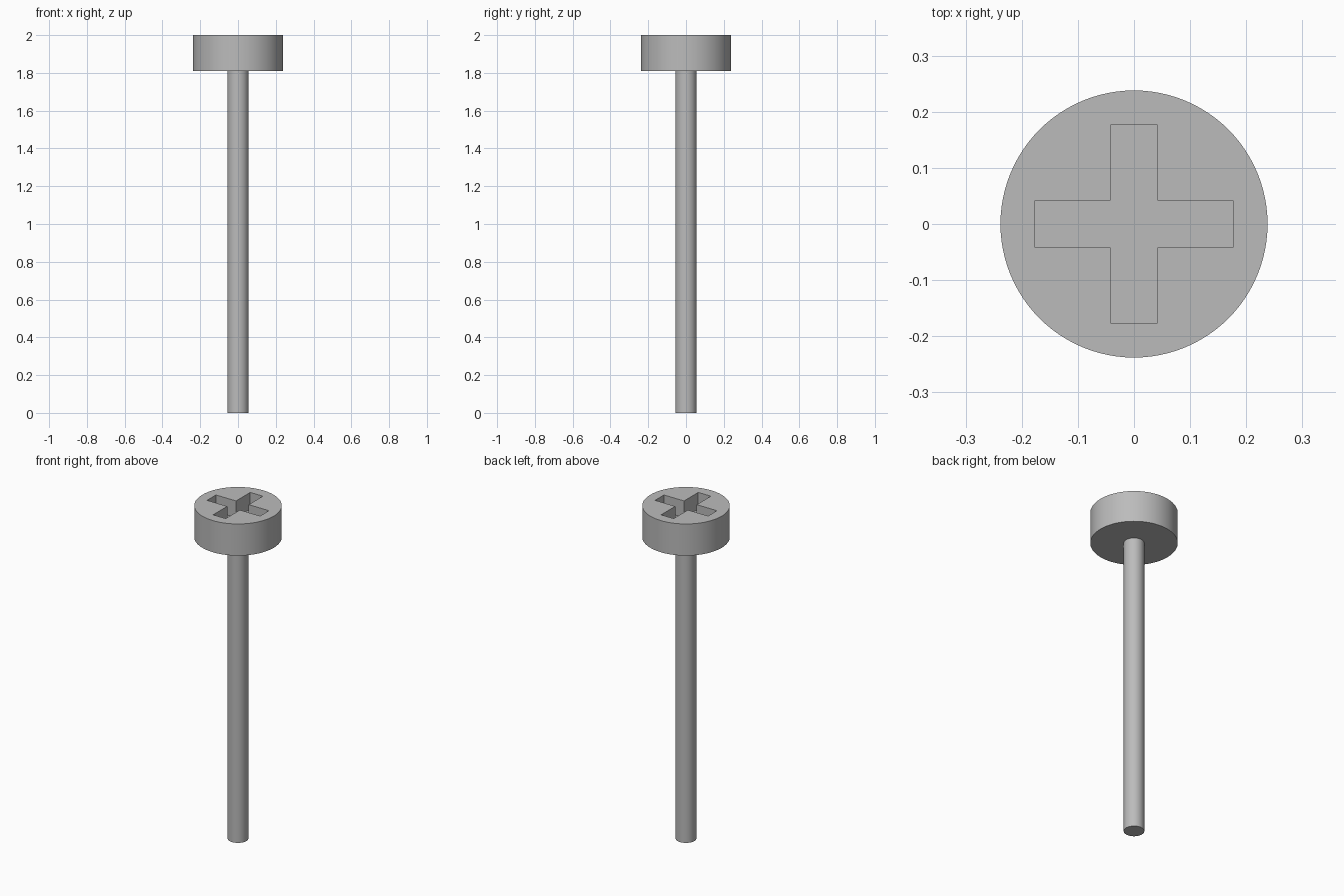
import bpy
import bmesh
import math

HEAD_R, SHAFT_R = 0.238, 0.056
HEAD_BOTTOM, TOP = 1.81, 2.0
SLOT_HALF_WIDTH, SLOT_HALF_LENGTH, SLOT_DEPTH = 0.042, 0.176, 0.1

default = bpy.data.objects.get("Cube")
if default:
    bpy.data.objects.remove(default, do_unlink=True)

# One plain grey metal
steel = bpy.data.materials.new("grey_steel")
steel.use_nodes = True
GREY = (0.5, 0.5, 0.5, 1)
steel.diffuse_color = GREY
steel.node_tree.nodes["Principled BSDF"].inputs["Base Color"].default_value = GREY


def cylinder(name, radius, bottom, top, sides):
    bpy.ops.mesh.primitive_cylinder_add(
        vertices=sides, radius=radius, depth=top - bottom,
        location=(0, 0, (bottom + top) / 2))
    obj = bpy.context.object
    obj.name = name
    obj.data.materials.append(steel)
    return obj


def cross_prism(name, w, l, bottom, top):
    """Plus-shaped prism, one outline quarter turned four times."""
    bm = bmesh.new()
    outline = []
    for quarter in range(4):
        c, s = round(math.cos(quarter * math.pi / 2)), round(math.sin(quarter * math.pi / 2))
        for x, y in ((l, -w), (l, w), (w, w)):
            outline.append(bm.verts.new((c * x - s * y, s * x + c * y, bottom)))
    base = bm.faces.new(outline)
    grown = bmesh.ops.extrude_face_region(bm, geom=[base])["geom"]
    raised = [v for v in grown if isinstance(v, bmesh.types.BMVert)]
    bmesh.ops.translate(bm, verts=raised, vec=(0, 0, top - bottom))
    bmesh.ops.recalc_face_normals(bm, faces=bm.faces)
    mesh = bpy.data.meshes.new(name)
    bm.to_mesh(mesh)
    bm.free()
    mesh.materials.append(steel)
    obj = bpy.data.objects.new(name, mesh)
    bpy.context.collection.objects.link(obj)
    obj.hide_render = True
    return obj


def smooth(obj):
    bpy.ops.object.select_all(action="DESELECT")
    obj.select_set(True)
    bpy.context.view_layer.objects.active = obj
    bpy.ops.object.shade_smooth_by_angle(angle=math.radians(30))


# Shaft
shaft = cylinder("shaft", SHAFT_R, 0, HEAD_BOTTOM, 64)
smooth(shaft)

# Head with a cross-shaped driver recess
head = cylinder("head", HEAD_R, HEAD_BOTTOM, TOP, 96)
cutter = cross_prism("recess_cutter", SLOT_HALF_WIDTH, SLOT_HALF_LENGTH,
                     TOP - SLOT_DEPTH, TOP + 0.1)
cut = head.modifiers.new("recess", "BOOLEAN")
cut.operation = "DIFFERENCE"
cut.solver = "EXACT"
cut.object = cutter
bpy.context.view_layer.objects.active = head
bpy.ops.object.modifier_apply(modifier=cut.name)
bpy.data.objects.remove(cutter, do_unlink=True)
smooth(head)
